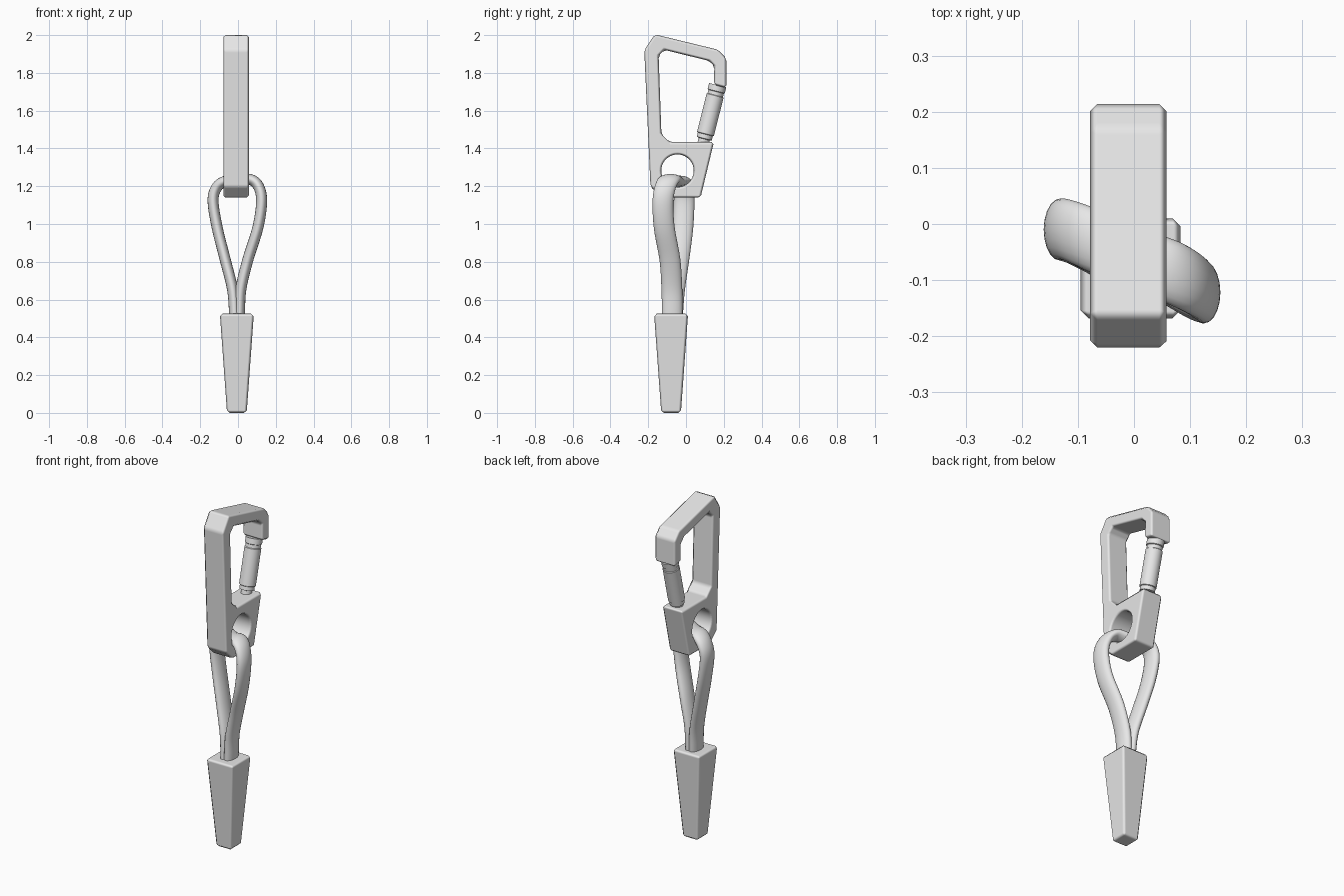
import bpy, bmesh, math
from mathutils import Vector

cube = bpy.data.objects.get("Cube")
if cube:
    bpy.data.objects.remove(cube)

GREY = (0.8, 0.8, 0.8, 1.0)
metal = bpy.data.materials.new("light grey")
metal.use_nodes = True
metal.diffuse_color = GREY
metal.node_tree.nodes["Principled BSDF"].inputs["Base Color"].default_value = GREY

MID_X = -0.01


def finish(name, bm, angle=40):
    """Turn a bmesh into a shaded object."""
    bmesh.ops.recalc_face_normals(bm, faces=bm.faces)
    mesh = bpy.data.meshes.new(name)
    bm.to_mesh(mesh)
    bm.free()
    mesh.materials.append(metal)
    obj = bpy.data.objects.new(name, mesh)
    bpy.context.collection.objects.link(obj)
    bpy.ops.object.select_all(action="DESELECT")
    obj.select_set(True)
    bpy.context.view_layer.objects.active = obj
    bpy.ops.object.shade_smooth_by_angle(angle=math.radians(angle))
    return obj


def skin(bm, rings):
    """Join equal rings of points into a capped tube."""
    loops = [[bm.verts.new(p) for p in ring] for ring in rings]
    n = len(loops[0])
    for a, b in zip(loops, loops[1:]):
        for i in range(n):
            j = (i + 1) % n
            bm.faces.new((a[i], a[j], b[j], b[i]))
    bm.faces.new(loops[0][::-1])
    bm.faces.new(loops[-1])


def ellipse(centre, u, v, n):
    return [centre + u * math.cos(math.tau * i / n) + v * math.sin(math.tau * i / n)
            for i in range(n)]


def bevel(obj, width):
    mod = obj.modifiers.new("chamfer", "BEVEL")
    mod.width = width
    mod.segments = 1
    mod.limit_method = "ANGLE"
    mod.angle_limit = math.radians(30)
    mod.use_clamp_overlap = False
    mod.harden_normals = True


# Clip frame: side profile (y, z) extruded across x
profile = [(-0.165, 2.004), (0.172, 1.922), (0.214, 1.876), (0.214, 1.72),
           (0.148, 1.737), (0.15, 1.835), (0.124, 1.863), (-0.115, 1.922),
           (-0.145, 1.89), (-0.13, 1.475), (-0.09, 1.435), (0.148, 1.435),
           (0.077, 1.139), (-0.124, 1.139), (-0.188, 1.197), (-0.221, 1.921)]
bm = bmesh.new()
skin(bm, [[Vector((MID_X + s * 0.068, y, z)) for y, z in profile] for s in (-1, 1)])
frame = finish("clip_frame", bm)

# Eye hole through the lower block
bm = bmesh.new()
eye = Vector((MID_X, -0.045, 1.282))
skin(bm, [ellipse(eye + Vector((s * 0.2, 0, 0)), Vector((0, 0.086, 0)),
                  Vector((0, 0, 0.086)), 40) for s in (-1, 1)])
cutter = finish("eye_cutter", bm)
cutter.hide_render = True
cutter.hide_viewport = True
cutter.display_type = "WIRE"
hole = frame.modifiers.new("eye", "BOOLEAN")
hole.operation = "DIFFERENCE"
hole.solver = "EXACT"
hole.object = cutter
bevel(frame, 0.013)

# Spring gate: stepped sleeve turned around a leaning axis
top, bottom = Vector((MID_X, 0.168, 1.735)), Vector((MID_X, 0.09, 1.425))
axis = (bottom - top).normalized()
side = Vector((1, 0, 0))
across = axis.cross(side)
length = (bottom - top).length
steps = [(0, 0.047), (0.1, 0.047), (0.11, 0.042), (0.17, 0.042), (0.18, 0.046),
         (0.83, 0.046), (0.84, 0.041), (0.91, 0.041), (0.92, 0.03), (1, 0.03)]
bm = bmesh.new()
skin(bm, [ellipse(top + axis * (t * length), side * r, across * r, 28) for t, r in steps])
finish("gate_sleeve", bm, 30)

# Cord loop: flat oval section swept along a smooth path through the eye
path = [Vector(p) for p in (
    (-0.018, -0.075, 0.46), (-0.019, -0.07, 0.54), (-0.03, -0.06, 0.66),
    (-0.07, -0.037, 0.82), (-0.11, -0.017, 0.98), (-0.132, -0.01, 1.12),
    (-0.115, -0.012, 1.19), (-0.07, -0.03, 1.225), (0, -0.06, 1.225),
    (0.065, -0.085, 1.235), (0.108, -0.108, 1.2), (0.125, -0.122, 1.12),
    (0.105, -0.115, 0.98), (0.052, -0.085, 0.81), (0.016, -0.075, 0.66),
    (0.008, -0.073, 0.54), (0.006, -0.075, 0.46))]


def spline(points, cuts=6):
    ext = [points[0] * 2 - points[1]] + points + [points[-1] * 2 - points[-2]]
    out = []
    for a, b, c, d in zip(ext, ext[1:], ext[2:], ext[3:]):
        for k in range(cuts):
            t = k / cuts
            out.append((b * 2 + (c - a) * t + (a * 2 - b * 5 + c * 4 - d) * t ** 2
                        + (b * 3 - a - c * 3 + d) * t ** 3) / 2)
    return out + [points[-1]]


line = spline(path)
rings = []
for i, p in enumerate(line):
    tangent = (line[min(i + 1, len(line) - 1)] - line[max(i - 1, 0)]).normalized()
    wide = Vector((0, 1, 0))
    wide = (wide - tangent * wide.dot(tangent)).normalized()
    rings.append(ellipse(p, wide * 0.055, tangent.cross(wide) * 0.029, 20))
bm = bmesh.new()
skin(bm, rings)
finish("cord_loop", bm, 60)

# Tapered square pull at the end of the cord
bm = bmesh.new()
skin(bm, [[Vector((-0.006 + sx * h, -0.079 + sy * h, z))
           for sx, sy in ((-1, -1), (1, -1), (1, 1), (-1, 1))]
          for z, h in ((0, 0.052), (0.525, 0.09))])
bevel(finish("tapered_pull", bm), 0.014)
